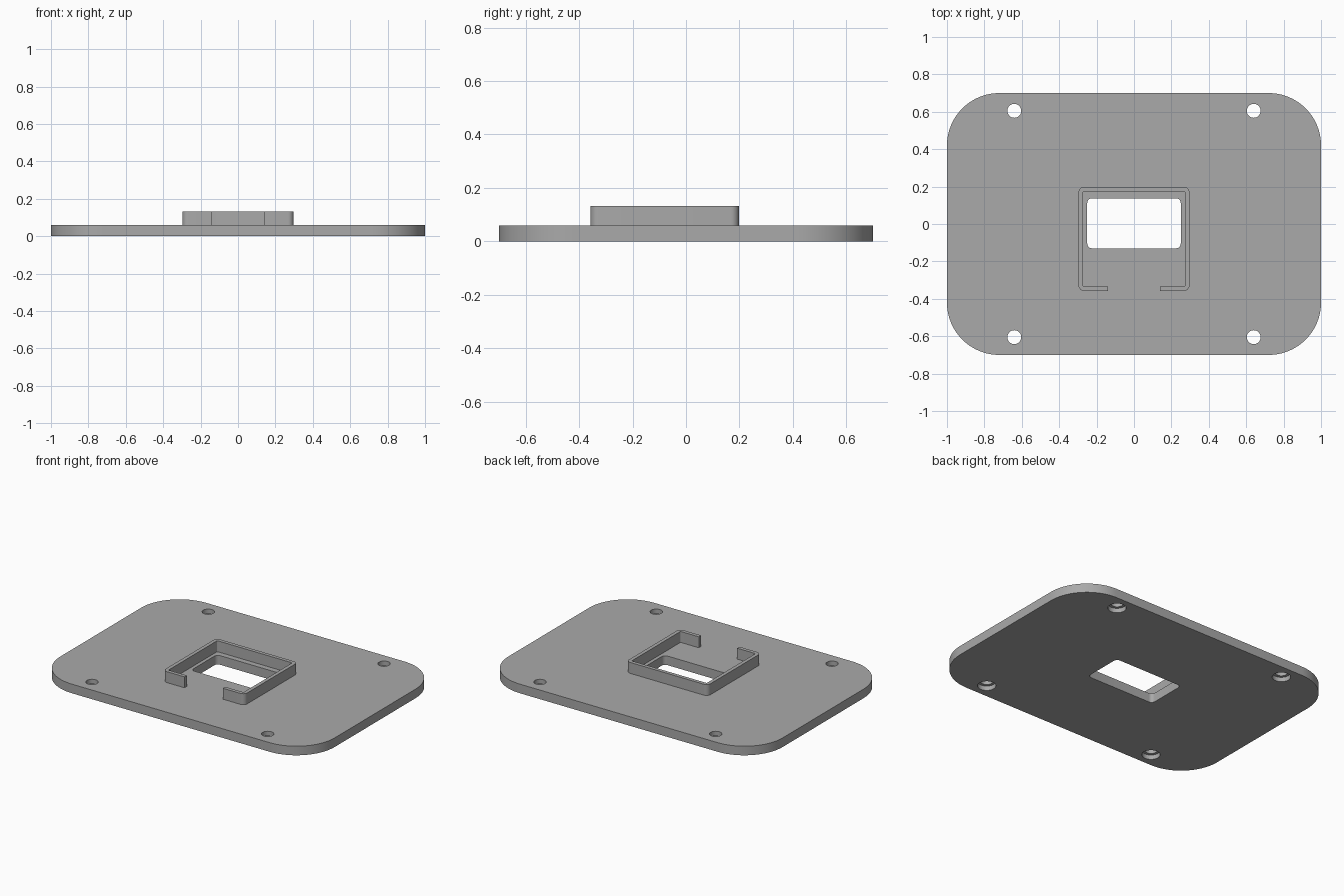
import bpy, bmesh
from math import pi, sin, cos, radians
from mathutils import Vector

cube = bpy.data.objects.get("Cube")
if cube:
    bpy.data.objects.remove(cube, do_unlink=True)

grey = bpy.data.materials.new("plain grey")
grey.use_nodes = True
colour = (0.4, 0.4, 0.4, 1)
grey.diffuse_color = colour
grey.node_tree.nodes["Principled BSDF"].inputs["Base Color"].default_value = colour

PLATE_TOP, RIM_TOP = 0.06, 0.132


def rounded(corners, steps):
    """Outline through (x, y, radius) right-angled corners; radius 0 stays sharp."""
    out = []
    for i, (x, y, r) in enumerate(corners):
        p = Vector((x, y))
        if r == 0:
            out.append(p)
            continue
        a = (Vector(corners[i - 1][:2]) - p).normalized() * r
        b = (Vector(corners[(i + 1) % len(corners)][:2]) - p).normalized() * r
        for k in range(steps + 1):
            t = pi / 2 * k / steps
            out.append(p + a + b - a * sin(t) - b * cos(t))
    # arcs run from the incoming side to the outgoing side
    return out


def rectangle(x0, x1, y0, y1, r, steps=8):
    return rounded([(x0, y0, r), (x1, y0, r), (x1, y1, r), (x0, y1, r)], steps)


def prism(name, outline, z0, z1):
    bm = bmesh.new()
    face = bm.faces.new([bm.verts.new((p.x, p.y, z0)) for p in outline])
    top = bmesh.ops.extrude_face_region(bm, geom=[face])["geom"]
    bmesh.ops.translate(bm, vec=(0, 0, z1 - z0),
                        verts=[g for g in top if isinstance(g, bmesh.types.BMVert)])
    bmesh.ops.recalc_face_normals(bm, faces=bm.faces)
    mesh = bpy.data.meshes.new(name)
    bm.to_mesh(mesh)
    bm.free()
    mesh.materials.append(grey)
    obj = bpy.data.objects.new(name, mesh)
    bpy.context.collection.objects.link(obj)
    return obj


def circle(x, y, r, n=48):
    return [Vector((x + r * cos(2 * pi * k / n), y + r * sin(2 * pi * k / n)))
            for k in range(n)]


def activate(obj):
    bpy.ops.object.select_all(action="DESELECT")
    obj.select_set(True)
    bpy.context.view_layer.objects.active = obj


def cut(target, cutter):
    activate(target)
    mod = target.modifiers.new("cut", "BOOLEAN")
    mod.operation, mod.solver, mod.object = "DIFFERENCE", "EXACT", cutter
    bpy.ops.object.modifier_apply(modifier=mod.name)
    bpy.data.objects.remove(cutter, do_unlink=True)


# Base plate with a window and four screw holes, counterbored underneath
plate = prism("base_plate", rectangle(-1, 1, -0.7, 0.7, 0.28, 24), 0, PLATE_TOP)
cut(plate, prism("window_cutter", rectangle(-0.25, 0.25, -0.13, 0.137, 0.025), -0.1, 0.2))
for x in (-0.64, 0.64):
    for y in (-0.605, 0.605):
        cut(plate, prism("hole_cutter", circle(x, y, 0.037), -0.1, 0.2))
        cut(plate, prism("head_cutter", circle(x, y, 0.055), -0.1, 0.03))

# Raised rim around the window, open in the middle of the front
W, BACK, FRONT, GAP, T, R = 0.297, 0.198, -0.357, 0.14, 0.024, 0.03
rim = prism("raised_rim", rounded([
    (GAP, FRONT, 0), (W, FRONT, R), (W, BACK, R), (-W, BACK, R), (-W, FRONT, R),
    (-GAP, FRONT, 0), (-GAP, FRONT + T, 0), (T - W, FRONT + T, R - T),
    (T - W, BACK - T, R - T), (W - T, BACK - T, R - T), (W - T, FRONT + T, R - T),
    (GAP, FRONT + T, 0)], 8), PLATE_TOP, RIM_TOP)

for obj in (plate, rim):
    activate(obj)
    bpy.ops.object.shade_smooth_by_angle(angle=radians(30))
